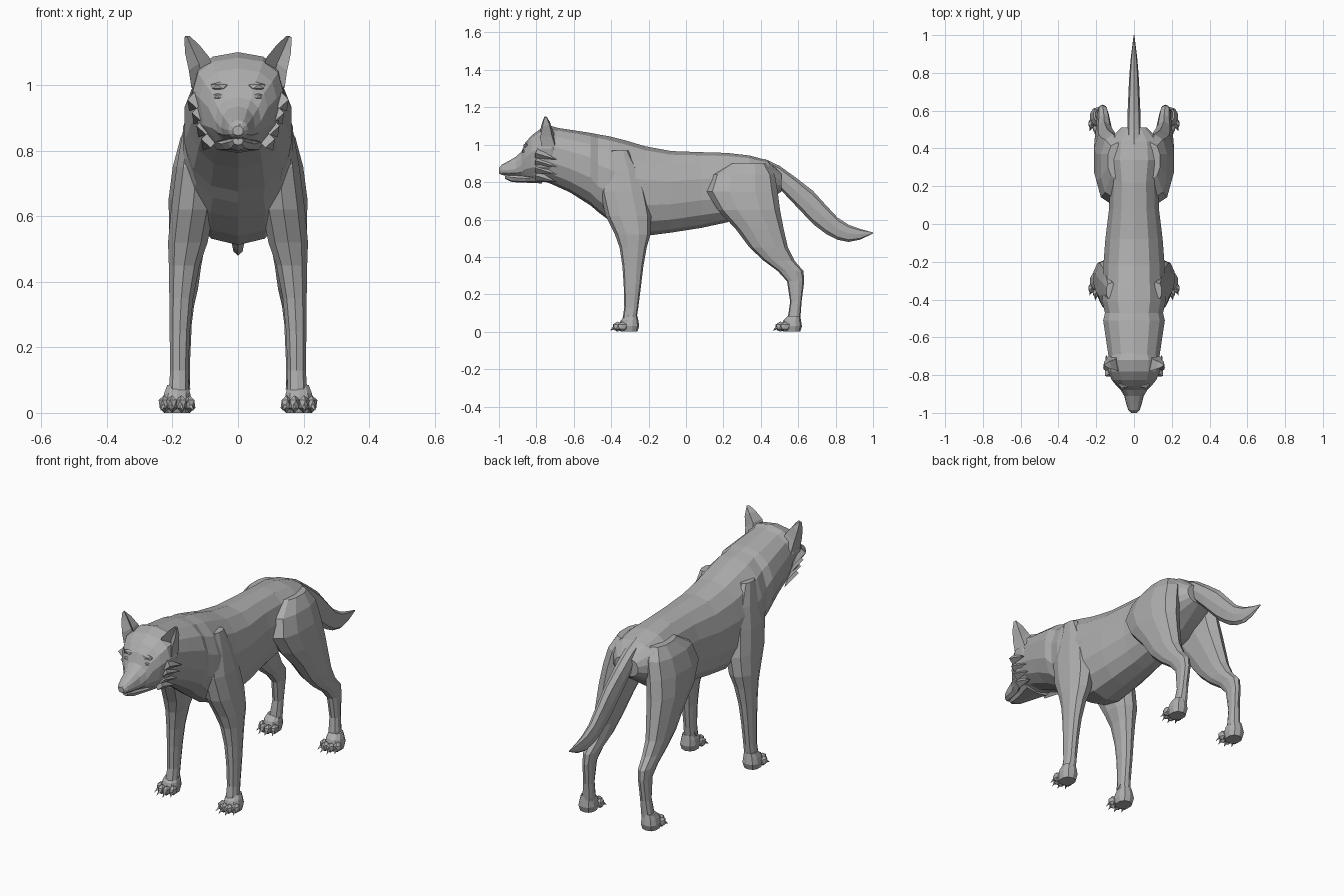
import bpy, bmesh, math
from mathutils import Vector, Matrix

cube = bpy.data.objects.get("Cube")
if cube:
    bpy.data.objects.remove(cube, do_unlink=True)

fur = bpy.data.materials.new("grey_fur")
fur.use_nodes = True
GREY = (0.42, 0.42, 0.42, 1)
fur.diffuse_color = GREY
fur.node_tree.nodes["Principled BSDF"].inputs["Base Color"].default_value = GREY


def finish(name, bm, mirror=False):
    """Turn a bmesh into a flat-shaded object, optionally mirrored across x."""
    bmesh.ops.recalc_face_normals(bm, faces=bm.faces)
    mesh = bpy.data.meshes.new(name)
    bm.to_mesh(mesh)
    bm.free()
    mesh.materials.append(fur)
    obj = bpy.data.objects.new(name, mesh)
    bpy.context.collection.objects.link(obj)
    if mirror:
        obj.modifiers.new("both_sides", "MIRROR")
    return obj


def loft(bm, rings):
    """Skin a list of equal-length point rings and cap both ends."""
    rows = [[bm.verts.new(p) for p in ring] for ring in rings]
    n = len(rows[0])
    for a, b in zip(rows, rows[1:]):
        for i in range(n):
            j = (i + 1) % n
            bm.faces.new((a[i], a[j], b[j], b[i]))
    bm.faces.new(rows[0])
    bm.faces.new(rows[-1])


def soft(v, power=0.85):
    return math.copysign(abs(v) ** power, v)


def slice_ring(y, top, bottom, half, mid, n=14):
    """Upright cross-section: widest at height mid."""
    pts = []
    for i in range(n):
        a = math.tau * i / n
        c = soft(math.cos(a))
        z = mid + c * (top - mid if c > 0 else mid - bottom)
        pts.append((half * soft(math.sin(a)), y, z))
    return pts


def level_ring(z, y0, y1, x0, x1, n=10):
    """Horizontal cross-section of a limb, given by its extents."""
    pts = []
    for i in range(n):
        a = math.tau * (i + 0.5) / n
        pts.append(((x0 + x1) / 2 + (x1 - x0) / 2 * soft(math.cos(a)),
                    (y0 + y1) / 2 + (y1 - y0) / 2 * soft(math.sin(a)), z))
    return pts


def blob(bm, centre, size, detail=1):
    mat = Matrix.Translation(centre) @ Matrix.Diagonal((*size, 1))
    bmesh.ops.create_icosphere(bm, subdivisions=detail, radius=1, matrix=mat)


def spike(bm, base, tip, radius, sides=4):
    base, tip = Vector(base), Vector(tip)
    d = tip - base
    mat = Matrix.Translation((base + tip) / 2) @ d.to_track_quat("Z", "Y").to_matrix().to_4x4()
    bmesh.ops.create_cone(bm, cap_ends=True, segments=sides, radius1=radius,
                          radius2=0, depth=d.length, matrix=mat)


def sliced(name, rows, n=14):
    bm = bmesh.new()
    loft(bm, [slice_ring(*r, n=n) for r in rows])
    return finish(name, bm)


# Neck, chest, belly and rump: y, top, bottom, half width, widest height
sliced("torso", [
    (-.80, 1.06, .82, .10, .94), (-.72, 1.095, .79, .135, .95),
    (-.62, 1.08, .745, .15, .92), (-.51, 1.063, .675, .167, .88),
    (-.47, 1.055, .64, .157, .83), (-.41, 1.045, .595, .172, .80),
    (-.33, 1.025, .54, .17, .76), (-.22, .992, .512, .166, .74),
    (-.08, .966, .53, .155, .74), (.08, .96, .555, .135, .76),
    (.22, .956, .585, .13, .76), (.34, .942, .63, .15, .78),
    (.44, .915, .70, .14, .80), (.51, .85, .75, .07, .80)])

# Skull and upper muzzle
sliced("head", [
    (-1.0, .875, .846, .016, .86), (-.985, .893, .838, .03, .863),
    (-.95, .912, .833, .042, .865), (-.91, .935, .83, .052, .87),
    (-.88, .962, .825, .07, .89), (-.86, 1.01, .82, .09, .93),
    (-.825, 1.05, .81, .118, .96), (-.78, 1.083, .80, .138, .98),
    (-.72, 1.10, .80, .14, .98), (-.65, 1.08, .83, .11, .95)], 12)
sliced("lower_jaw", [
    (-.967, .842, .817, .016, .83), (-.93, .842, .80, .03, .825),
    (-.86, .845, .797, .05, .82), (-.77, .87, .793, .085, .83)], 8)
sliced("tail", [
    (.42, .925, .83, .035, .88), (.50, .887, .765, .036, .83),
    (.59, .822, .67, .034, .75), (.68, .752, .575, .03, .665),
    (.75, .675, .522, .027, .60), (.81, .61, .492, .023, .55),
    (.87, .572, .48, .018, .525), (.93, .55, .492, .011, .522),
    (1.0, .531, .525, .002, .528)], 8)

# Nose, eyes and brows
bm = bmesh.new()
blob(bm, (0, -.98, .87), (.024, .02, .02))
finish("nose", bm)
bm = bmesh.new()
blob(bm, (.06, -.862, .965), (.018, .015, .011))
finish("eyes", bm, True)
bm = bmesh.new()
blob(bm, (.055, -.853, .995), (.032, .018, .014))
finish("brows", bm, True)

# Cheek fur tufts pointing down and back
bm = bmesh.new()
for k in range(4):
    x, z = .085 + .014 * k, .835 + .04 * k
    spike(bm, (x, -.80, z), (x + .022, -.69, z - .035), .028)
finish("cheek_tufts", bm, True)


# Ears: crescent sections closing to a tip, hollow facing forward
def ear_ring(x0, x1, y, z0, z1, depth):
    mid, zm = (x0 + x1) / 2, (z0 + z1) / 2
    return [(x0, y, z0), (x0 + .012, y + depth, z0), (x1 - .004, y + depth, z1),
            (x1, y, z1), (mid, y + depth * .55, zm)]


bm = bmesh.new()
loft(bm, [ear_ring(.075, .142, -.775, 1.05, .99, .075),
          ear_ring(.088, .15, -.778, 1.085, 1.045, .062),
          ear_ring(.118, .162, -.768, 1.122, 1.10, .04),
          ear_ring(.148, .163, -.757, 1.15, 1.146, .012)])
finish("ears", bm, True)


# Legs: z, rear and front extents in y, inner and outer extents in x
def legs(name, rows):
    bm = bmesh.new()
    loft(bm, [level_ring(*r) for r in rows])
    finish(name, bm, True)


legs("front_legs", [
    (.97, -.40, -.31, .09, .148), (.86, -.43, -.25, .07, .17),
    (.75, -.46, -.21, .06, .19), (.62, -.43, -.185, .07, .207),
    (.52, -.38, -.19, .09, .216), (.45, -.355, -.21, .115, .213),
    (.35, -.34, -.228, .135, .211), (.25, -.333, -.24, .145, .21),
    (.13, -.33, -.255, .15, .208), (.03, -.345, -.27, .148, .215)])
legs("hind_legs", [
    (.90, .24, .43, .04, .14), (.84, .14, .475, .04, .178),
    (.75, .11, .49, .055, .202), (.65, .17, .503, .07, .215),
    (.55, .265, .522, .09, .212), (.45, .34, .545, .11, .207),
    (.38, .415, .58, .12, .20), (.325, .49, .628, .133, .197),
    (.27, .54, .632, .14, .193), (.16, .557, .618, .145, .197),
    (.08, .545, .612, .145, .207), (.03, .535, .61, .15, .215)])


# Paws: pad, four splayed toes with claws, and a dewclaw
def paws(name, x, y):
    bm = bmesh.new()
    loft(bm, [level_ring(0, y - .05, y + .04, x - .04, x + .04),
              level_ring(.03, y - .06, y + .05, x - .047, x + .047),
              level_ring(.06, y - .05, y + .045, x - .043, x + .04),
              level_ring(.085, y - .025, y + .04, x - .035, x + .03)])
    for dx, dy in ((-.04, -.045), (-.015, -.066), (.014, -.064), (.038, -.04)):
        blob(bm, (x + dx, y + dy, .027), (.019, .029, .027))
        spike(bm, (x + dx * 1.1, y + dy - .02, .02), (x + dx * 1.3, y + dy - .04, .006), .008)
    spike(bm, (x - .03, y + .01, .10), (x - .042, y - .005, .07), .01)
    finish(name, bm, True)


paws("front_paws", .187, -.30)
paws("hind_paws", .187, .57)
